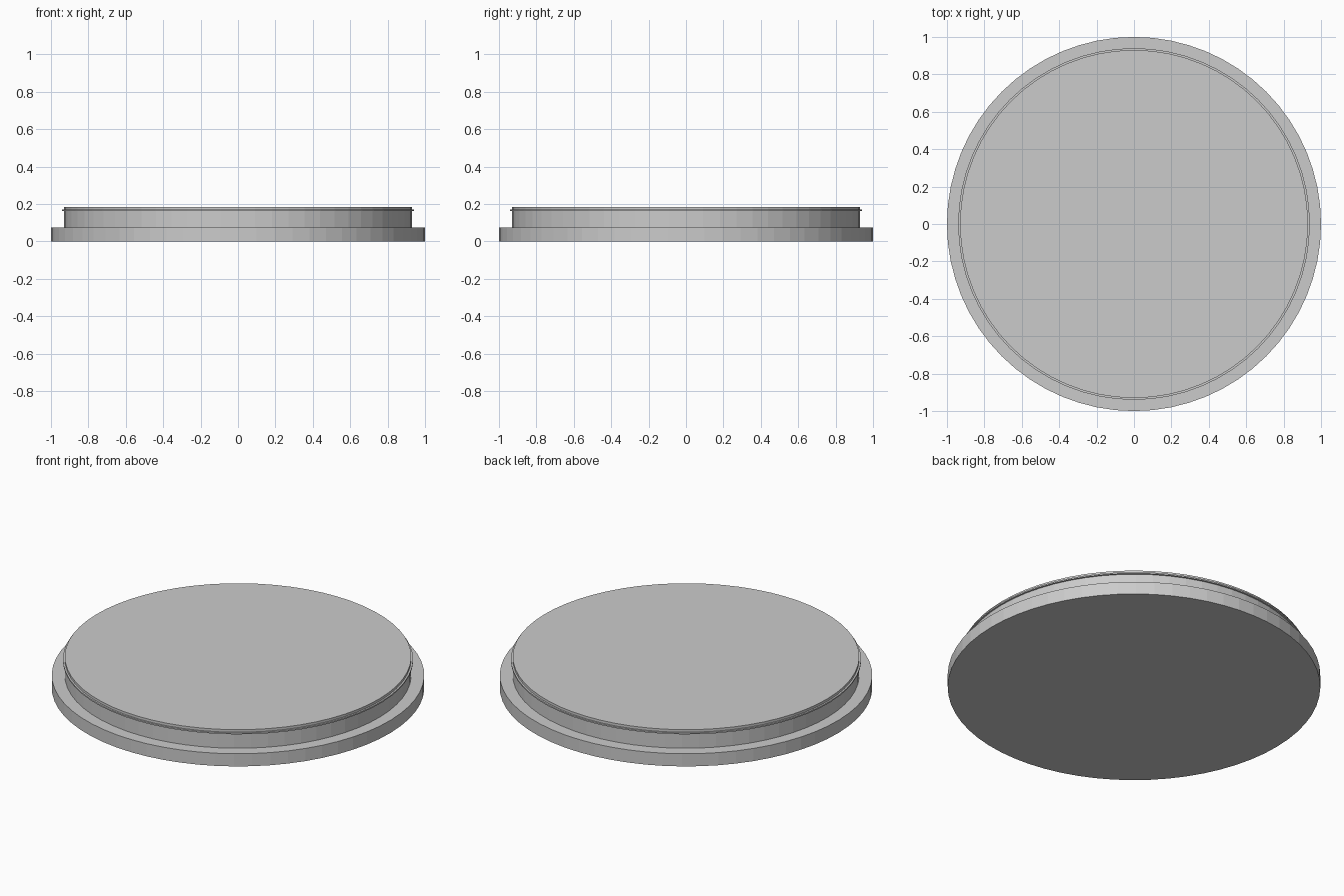
import bpy, bmesh, math

cube = bpy.data.objects.get("Cube")
if cube:
    bpy.data.objects.remove(cube, do_unlink=True)

SEGMENTS = 64

grey = bpy.data.materials.new("plain grey")
grey.use_nodes = True
colour = (0.6, 0.6, 0.6, 1)
grey.diffuse_color = colour
grey.node_tree.nodes["Principled BSDF"].inputs["Base Color"].default_value = colour


def disc(name, radius, bottom, top):
    """Flat-sided round plate between two heights."""
    bm = bmesh.new()
    bmesh.ops.create_cone(bm, cap_ends=True, segments=SEGMENTS,
                          radius1=radius, radius2=radius, depth=top - bottom)
    bmesh.ops.translate(bm, verts=bm.verts, vec=(0, 0, (bottom + top) / 2))
    mesh = bpy.data.meshes.new(name)
    bm.to_mesh(mesh)
    bm.free()
    mesh.materials.append(grey)
    obj = bpy.data.objects.new(name, mesh)
    bpy.context.collection.objects.link(obj)
    return obj


# Wide foot, raised body, thin lip and top plate
disc("base_flange", 1.0, 0, 0.075)
disc("raised_body", 0.93, 0.075, 0.162)
disc("thin_lip", 0.94, 0.162, 0.17)
disc("top_plate", 0.93, 0.17, 0.185)
